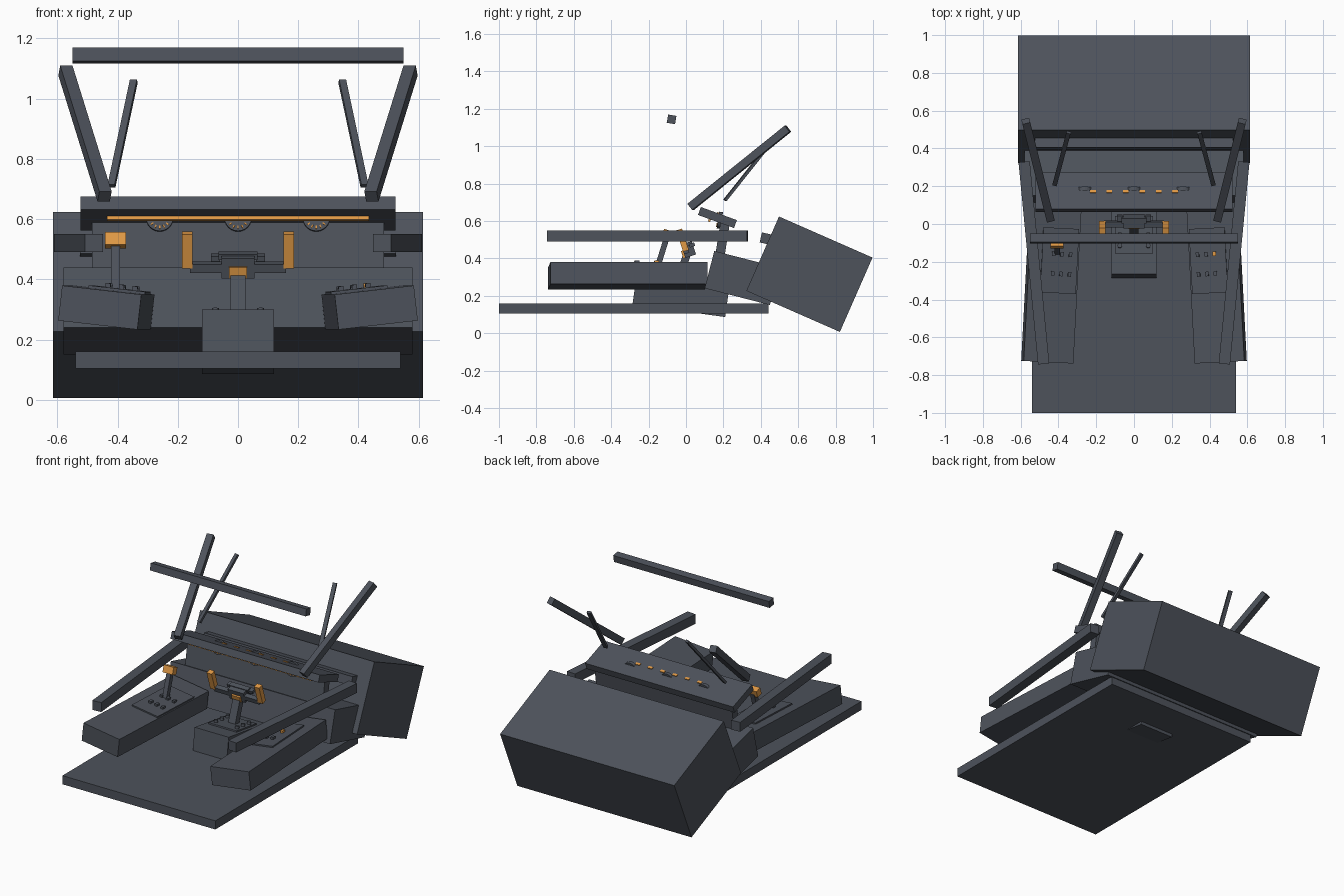
import bpy, math
from mathutils import Matrix, Vector, Euler

cube = bpy.data.objects.get("Cube")
if cube:
    bpy.data.objects.remove(cube, do_unlink=True)


def material(name, color):
    m = bpy.data.materials.new(name)
    m.use_nodes = True
    m.diffuse_color = (*color, 1)
    m.node_tree.nodes["Principled BSDF"].inputs["Base Color"].default_value = (*color, 1)
    return m


GREY = material("slate_grey", (0.075, 0.085, 0.105))
ORANGE = material("amber", (0.75, 0.32, 0.06))


def frame(loc, rot=(0, 0, 0)):
    r = Euler([math.radians(a) for a in rot]).to_matrix().to_4x4()
    return Matrix.Translation(loc) @ r


def finish(obj, name, mat, matrix):
    obj.name = name
    obj.data.materials.append(mat)
    obj.matrix_world = matrix
    return obj


def box(name, size, matrix, mat=GREY):
    bpy.ops.mesh.primitive_cube_add(size=1)
    obj = bpy.context.object
    obj.data.transform(Matrix.Diagonal((*size, 1)))
    return finish(obj, name, mat, matrix)


def disc(name, radius, depth, matrix, mat=GREY):
    bpy.ops.mesh.primitive_cylinder_add(vertices=24, radius=radius, depth=depth)
    return finish(bpy.context.object, name, mat, matrix)


def beam(name, a, b, width, depth, mat=GREY):
    a, b = Vector(a), Vector(b)
    turn = (b - a).to_track_quat('Z', 'Y').to_matrix().to_4x4()
    return box(name, (width, depth, (b - a).length),
               Matrix.Translation((a + b) / 2) @ turn, mat)


# Hull: floor, nose, dashboard and the ledge between nose and dashboard
box("floor", (1.08, 1.44, 0.055), frame((0, -0.28, 0.132)))
box("nose", (1.23, 0.546, 0.434), frame((0, 0.66, 0.315), (-23.7, 0, 0)))
box("dashboard", (1.16, 0.36, 0.206), frame((0, 0.3, 0.295), (-14.4, 0, 0)))
box("nose_ledge", (1.05, 0.15, 0.055), frame((0, 0.473, 0.495), (-13, 0, 0)))

# Instrument panel with half-hidden gauges
panel = frame((0, 0.195, 0.5), (-9, 0, 0))
box("instrument_panel", (0.97, 0.05, 0.18), panel)
for x in (-0.26, 0, 0.26):
    gauge = panel @ frame((x, -0.03, 0.1))
    disc("gauge", 0.045, 0.02, gauge @ frame((0, 0, 0), (90, 0, 0)))
    for i in range(7):
        a = math.radians(195 + i * 25)
        spot = (0.033 * math.cos(a), -0.012, 0.033 * math.sin(a))
        box("gauge_tick", (0.01, 0.005, 0.004),
            gauge @ frame(spot) @ Matrix.Rotation(-a, 4, 'Y'), ORANGE)

# Glareshield with lamps on top and a light strip below
shield = frame((0, 0.168, 0.618), (-20, 0, 0))
box("glareshield", (1.045, 0.205, 0.045), shield)
box("light_strip", (0.87, 0.012, 0.013), frame((0, 0.125, 0.602), (-20, 0, 0)), ORANGE)
for i in range(6):
    box("shield_lamp", (0.03, 0.016, 0.006),
        shield @ frame(((i - 2.5) * 0.087, -0.004, 0.024)), ORANGE)

# Mirrored sides: consoles, rails, pillars and struts
for s, side in ((1, "left"), (-1, "right")):
    console = frame((s * 0.437, -0.312, 0.306), (0, -6.5 * s, 3 * s))
    box(side + "_console", (0.265, 0.84, 0.117), console)
    box(side + "_console_plate", (0.19, 0.345, 0.01),
        console @ frame((-0.03 * s, 0.12, 0.062)))
    for row in (0.05, 0.155):
        for col in (-1, 0, 1):
            lit = s == 1 and row > 0.1 and col == 1
            box(side + "_console_button", (0.017, 0.024, 0.016),
                console @ frame((-0.04 * s + col * 0.045, row, 0.073)),
                ORANGE if lit else GREY)
    box(side + "_rail", (0.06, 1.075, 0.06),
        frame((s * 0.53, -0.206, 0.52), (0, 0, -5.5 * s)))
    beam(side + "_pillar", (s * 0.443, 0.025, 0.675), (s * 0.573, 0.545, 1.093), 0.042, 0.042)
    beam(side + "_strut", (s * 0.42, 0.208, 0.71), (s * 0.346, 0.485, 1.058), 0.024, 0.015)

# Canopy crossbar
box("canopy_bar", (1.1, 0.045, 0.045), frame((0, -0.077, 1.143), (-10, 0, 0)))

# Throttle on the right console
beam("throttle_arm", (-0.407, -0.15, 0.36), (-0.407, -0.1, 0.52), 0.03, 0.03)
box("throttle_grip", (0.07, 0.04, 0.045), frame((-0.407, -0.105, 0.53), (-18, 0, 0)), ORANGE)

# Centre pedestal with its plate and buttons
pedestal = frame((0, -0.028, 0.193), (-8, 0, 0))
box("pedestal", (0.24, 0.5, 0.146), pedestal)
box("pedestal_plate", (0.2, 0.2, 0.01), pedestal @ frame((0, -0.04, 0.077)))
for s in (-1, 1):
    for y in (-0.1, -0.04, 0.02):
        disc("pedestal_button", 0.012, 0.02, pedestal @ frame((s * 0.075, y, 0.088)))

# Control yoke, leaning back
beam("yoke_column", (0, -0.05, 0.26), (0, 0.005, 0.42), 0.05, 0.04)
yoke = frame((0, 0.0, 0.44), (18, 0, 0))
box("yoke_hub", (0.11, 0.06, 0.07), yoke @ frame((0, 0.015, 0)))
box("yoke_bar", (0.32, 0.03, 0.03), yoke)
box("yoke_emblem_plate", (0.06, 0.012, 0.038), yoke @ frame((0, -0.02, -0.012)), ORANGE)
box("yoke_top", (0.13, 0.03, 0.02), yoke @ frame((0, 0.03, 0.03)))
for s, side in ((1, "left"), (-1, "right")):
    box(side + "_yoke_grip", (0.035, 0.032, 0.12), yoke @ frame((s * 0.168, 0, 0.06)), ORANGE)
    box(side + "_yoke_switch", (0.03, 0.03, 0.02), yoke @ frame((s * 0.075, 0.04, 0.02)))
